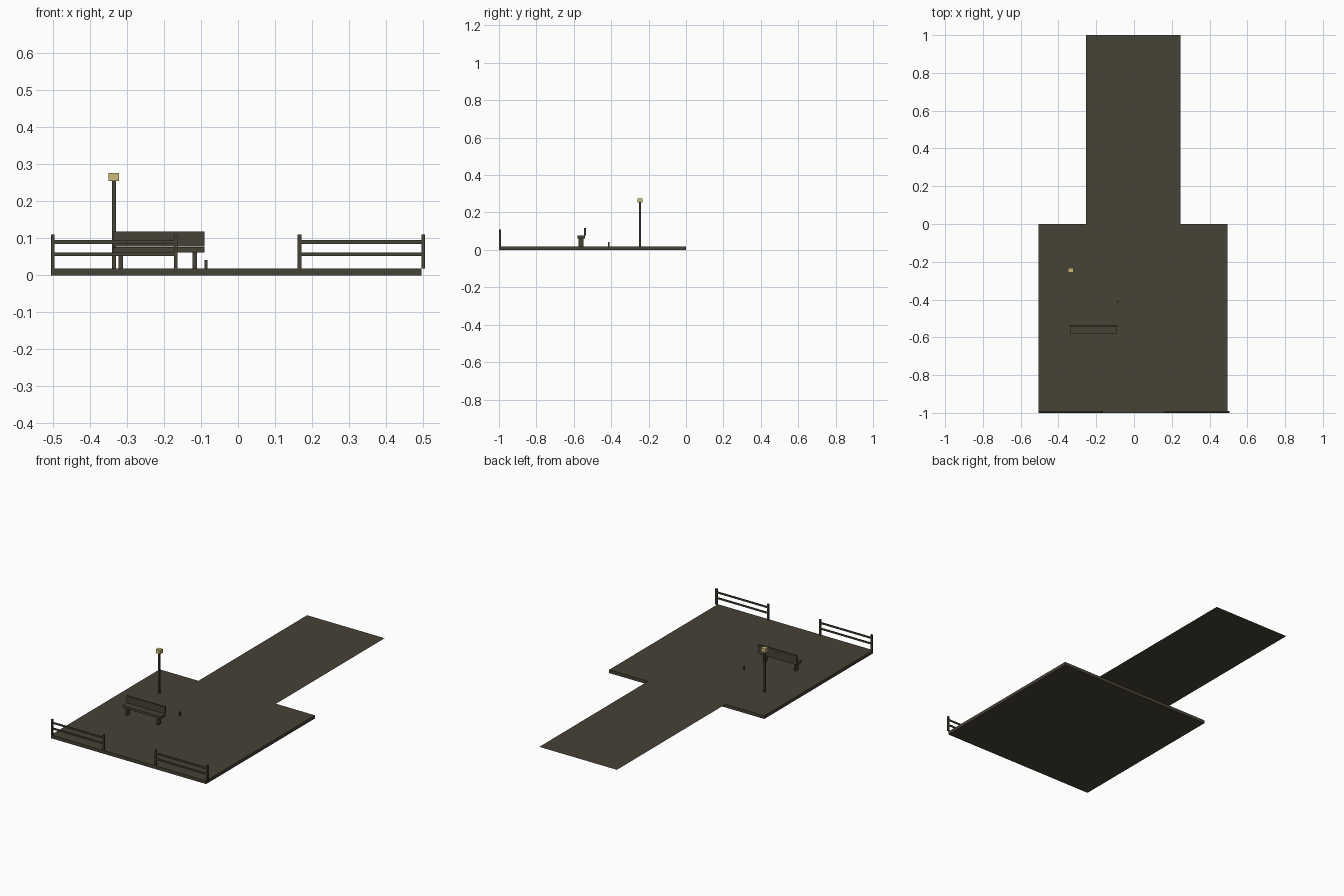
import bpy

if "Cube" in bpy.data.objects:
    bpy.data.objects.remove(bpy.data.objects["Cube"])


def material(name, rgb):
    m = bpy.data.materials.new(name)
    m.diffuse_color = (*rgb, 1)
    m.use_nodes = True
    m.node_tree.nodes["Principled BSDF"].inputs["Base Color"].default_value = m.diffuse_color
    return m


DARK = material("dark olive brown", (0.062, 0.054, 0.037))
LIGHT = material("pale lamp yellow", (0.60, 0.50, 0.20))


def box(name, x, y, z, mat=DARK):
    """Box from (min, max) ranges on each axis."""
    bpy.ops.mesh.primitive_cube_add(
        size=1, location=[(a + b) / 2 for a, b in (x, y, z)])
    o = bpy.context.object
    o.name = name
    o.scale = [b - a for a, b in (x, y, z)]
    bpy.ops.object.transform_apply(location=False, rotation=False, scale=True)
    o.data.materials.append(mat)
    return o


TOP = 0.019

# Ground slab and the flat path leading away behind it
box("ground_slab", (-0.505, 0.495), (-1, 0), (0, TOP))
bpy.ops.mesh.primitive_plane_add(size=1, location=(-0.005, 0.5, TOP))
path = bpy.context.object
path.name = "path"
path.scale = (0.5, 1, 1)
bpy.ops.object.transform_apply(location=False, rotation=False, scale=True)
path.data.materials.append(DARK)

# Two fence sections along the front, leaving a gap as the entrance
for side, x0, x1 in (("left", -0.5, -0.168), ("right", 0.166, 0.5)):
    for i, x in enumerate((x0, x1)):
        box(f"{side}_fence_post_{i + 1}", (x - 0.005, x + 0.005),
            (-1, -0.99), (TOP, 0.11))
    for i, z in enumerate((0.057, 0.09)):
        box(f"{side}_fence_rail_{i + 1}", (x0, x1),
            (-0.9975, -0.9925), (z - 0.005, z + 0.005))

# Bench: seat, separate backrest above its rear edge, two legs
box("bench_seat", (-0.338, -0.09), (-0.58, -0.54), (0.062, 0.076))
box("bench_backrest", (-0.338, -0.09), (-0.545, -0.535), (0.078, 0.118))
for i, x in enumerate((-0.316, -0.117)):
    box(f"bench_leg_{i + 1}", (x - 0.006, x + 0.006),
        (-0.574, -0.549), (TOP, 0.062))

# Small marker post beside the bench
box("marker_post", (-0.09, -0.083), (-0.416, -0.408), (TOP, 0.041))

# Lamp post with a pale lantern
box("lamp_pole", (-0.34, -0.33), (-0.25, -0.24), (TOP, 0.255))
box("lamp_head", (-0.349, -0.321), (-0.258, -0.232), (0.254, 0.276), LIGHT)
